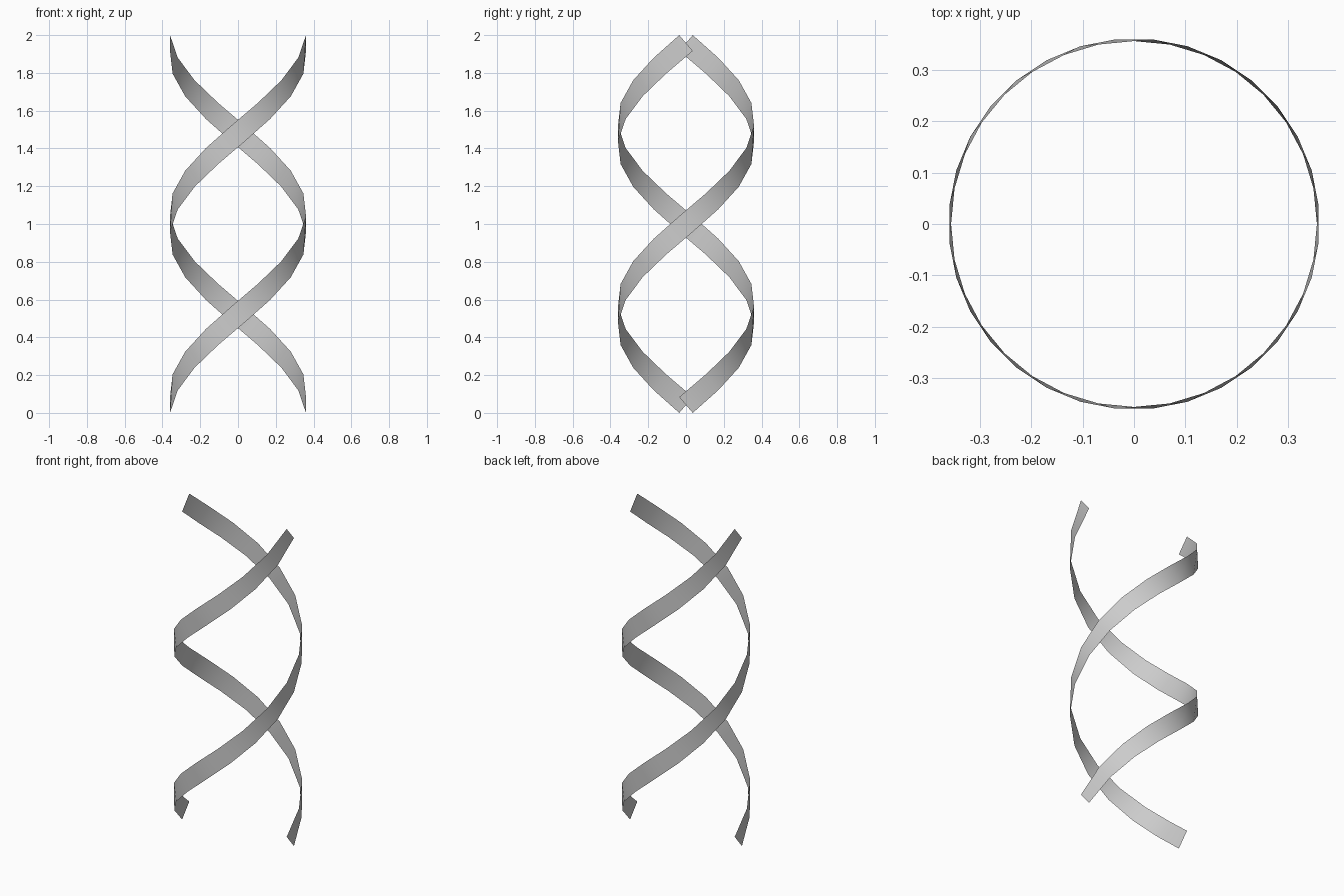
import bpy
from math import cos, sin, tau, pi

if "Cube" in bpy.data.objects:
    bpy.data.objects.remove(bpy.data.objects["Cube"])

RADIUS = 0.36      # centre line radius
HALF_H = 0.042     # vertical half extent of the ribbon's cross edge
SEGMENTS = 16      # one full turn
PITCH = 2.0 - 2 * HALF_H
HALF_T = HALF_H * PITCH / (tau * RADIUS)   # keeps cross edge square to the path


def helix_ribbon(name, start):
    """Flat right-handed ribbon making one turn around z."""
    verts, faces = [], []
    for i in range(SEGMENTS + 1):
        f = i / SEGMENTS
        a = start + tau * f
        z = HALF_H + PITCH * f
        for s in (-1, 1):   # lower edge leads, upper edge trails
            t = -s * HALF_T
            verts.append((RADIUS * cos(a) - t * sin(a),
                          RADIUS * sin(a) + t * cos(a),
                          z + s * HALF_H))
    for i in range(SEGMENTS):
        k = 2 * i
        faces.append((k, k + 2, k + 3, k + 1))
    mesh = bpy.data.meshes.new(name)
    mesh.from_pydata(verts, [], faces)
    mesh.polygons.foreach_set("use_smooth", [True] * len(faces))
    mesh.update()
    obj = bpy.data.objects.new(name, mesh)
    bpy.context.collection.objects.link(obj)
    return obj


# Two intertwined strands, half a turn apart
helix_ribbon("helix_strand_a", 0.0)
helix_ribbon("helix_strand_b", pi)
